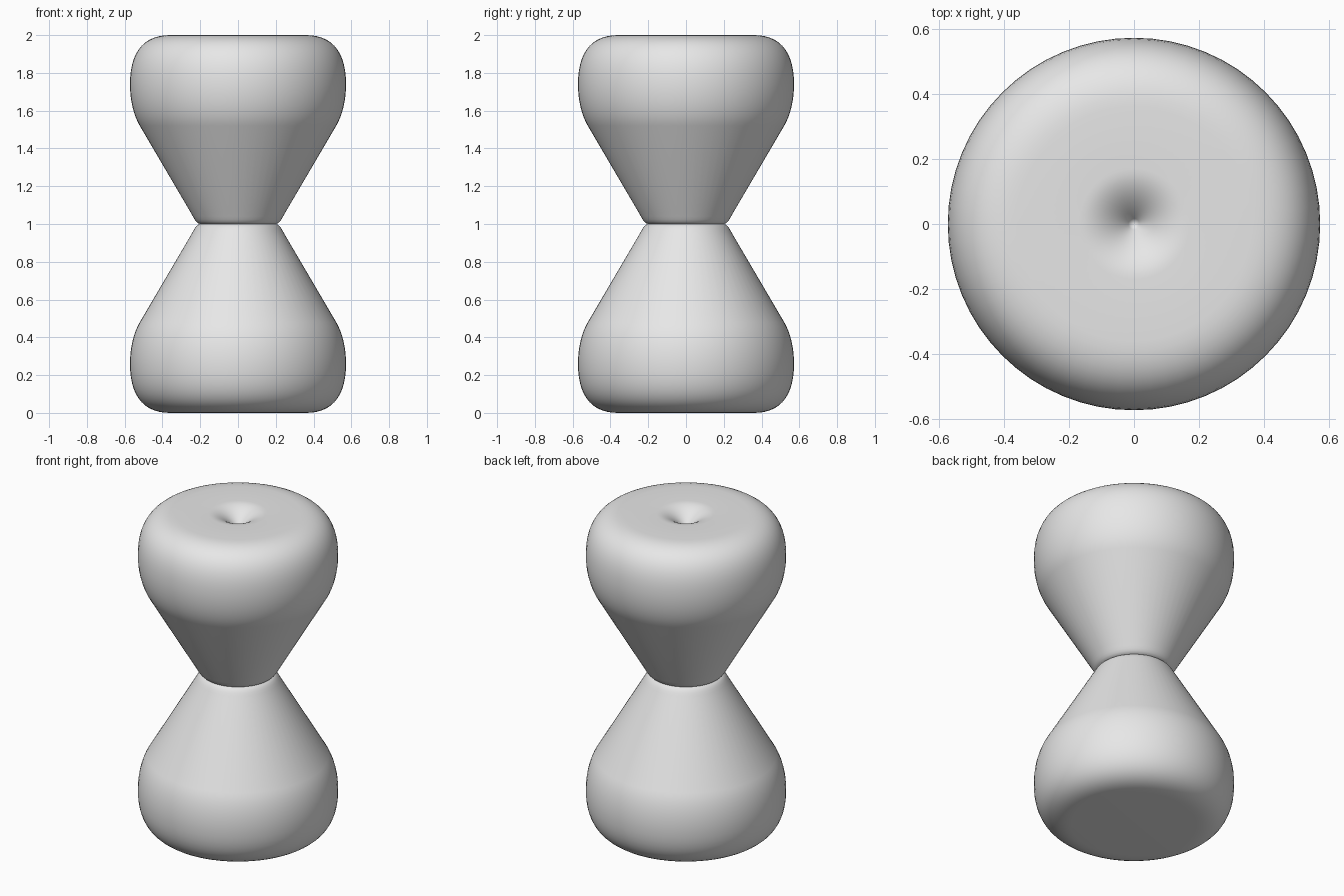
import bpy
import bmesh
import math
from mathutils import Vector
from mathutils.geometry import interpolate_bezier

cube = bpy.data.objects.get("Cube")
if cube:
    bpy.data.objects.remove(cube, do_unlink=True)

SEGMENTS = 64
NECK_Z = 1.0
DIMPLE_RADIUS, DIMPLE_DEPTH = 0.17, 0.11

grey = bpy.data.materials.new("light_grey")
grey.use_nodes = True
grey.diffuse_color = (0.8, 0.8, 0.8, 1)
grey.node_tree.nodes["Principled BSDF"].inputs["Base Color"].default_value = (0.8, 0.8, 0.8, 1)


def bezier(points, count):
    """Sample one cubic segment of (radius, height) control points."""
    a, b, c, d = [Vector((r, 0, z)) for r, z in points]
    return [(p.x, p.z) for p in interpolate_bezier(a, b, c, d, count)]


def dimple():
    """Funnel that steepens towards its centre."""
    steps = 10
    radii = [DIMPLE_RADIUS * i / steps for i in range(steps + 1)]
    return [(r, 2 - DIMPLE_DEPTH * (1 - r / DIMPLE_RADIUS) ** 2) for r in radii]


# Outer wall of one bulb: rounded shoulder, soft belly, straight cone, curled neck
shoulder = bezier([(0.36, 2), (0.50, 2), (0.572, 1.91), (0.572, 1.74)], 14)
belly = bezier([(0.572, 1.74), (0.572, 1.66), (0.555, 1.58), (0.52, 1.52)], 9)
neck = bezier([(0.25, 1.06), (0.23, 1.025), (0.222, 1.005), (0.202, NECK_Z)], 6)
wall = shoulder + belly[1:] + neck


def revolve(name, profile):
    bm = bmesh.new()
    verts = [bm.verts.new((r, 0, z)) for r, z in profile]
    edges = [bm.edges.new(pair) for pair in zip(verts, verts[1:])]
    bmesh.ops.spin(bm, geom=verts + edges, cent=(0, 0, 0), axis=(0, 0, 1),
                   angle=math.tau, steps=SEGMENTS)
    bmesh.ops.remove_doubles(bm, verts=bm.verts, dist=0.0002)
    bmesh.ops.recalc_face_normals(bm, faces=bm.faces)
    # The lowest or highest cone face must point outwards
    side = max(bm.faces, key=lambda f: f.calc_center_median().x)
    if side.normal.x < 0:
        bmesh.ops.reverse_faces(bm, faces=bm.faces)
    mesh = bpy.data.meshes.new(name)
    bm.to_mesh(mesh)
    bm.free()
    mesh.materials.append(grey)
    obj = bpy.data.objects.new(name, mesh)
    bpy.context.collection.objects.link(obj)
    bpy.ops.object.select_all(action="DESELECT")
    obj.select_set(True)
    bpy.context.view_layer.objects.active = obj
    bpy.ops.object.shade_smooth_by_angle(angle=math.radians(35))
    return obj


# Upper bulb with a funnel in its top, lower bulb mirrored with a flat base
revolve("upper_bulb", dimple() + wall)
revolve("lower_bulb", [(r, 2 * NECK_Z - z) for r, z in [(0, 2)] + wall])
